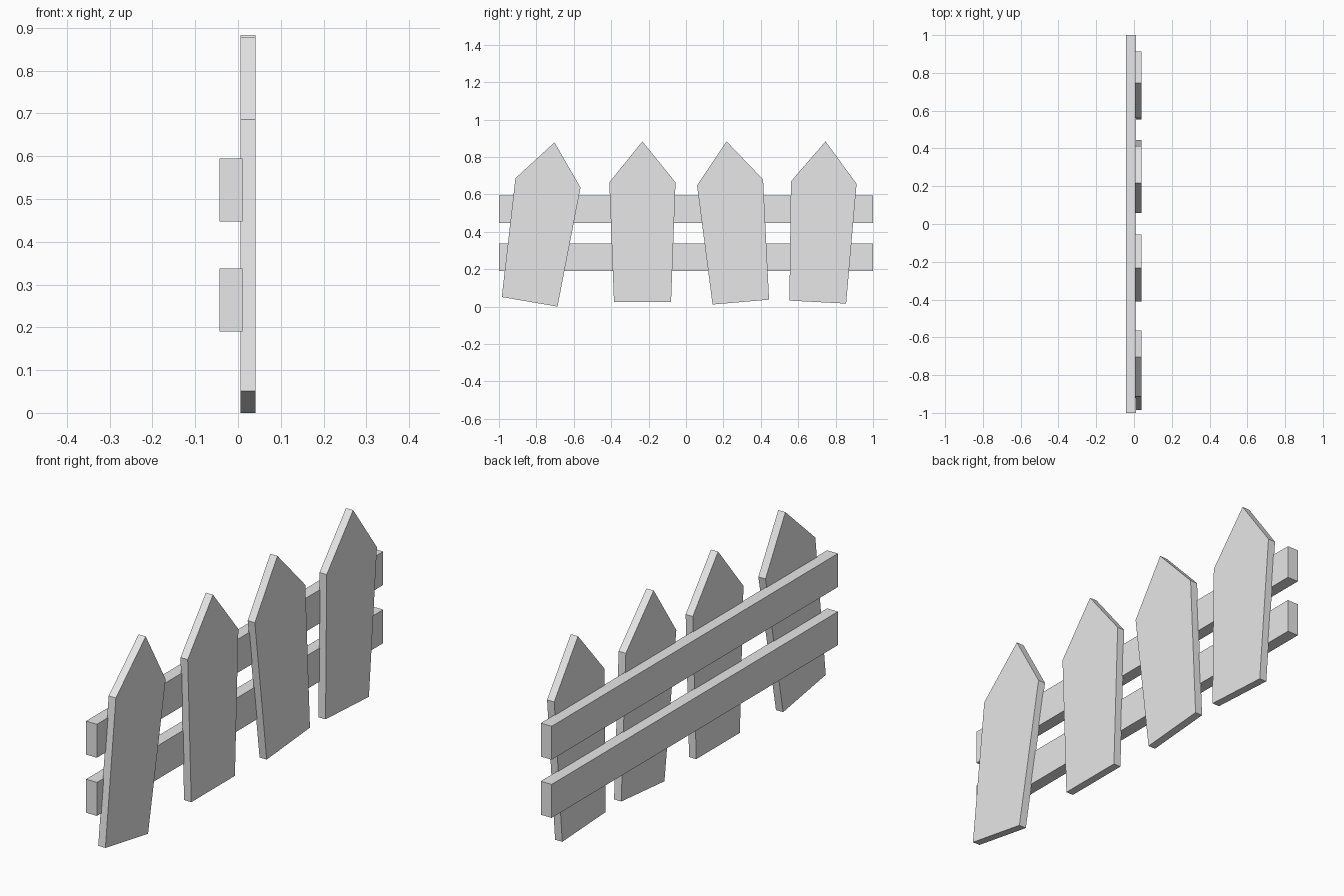
import bpy
import bmesh

cube = bpy.data.objects.get("Cube")
if cube:
    bpy.data.objects.remove(cube, do_unlink=True)

# Single plain grey for the whole fence
grey = bpy.data.materials.new("plain_grey")
grey.use_nodes = True
colour = (0.8, 0.8, 0.8, 1.0)
grey.diffuse_color = colour
grey.node_tree.nodes["Principled BSDF"].inputs["Base Color"].default_value = colour


def board(name, outline, x_back, x_front):
    """Extrude a (y, z) outline along x into a flat-faced board."""
    bm = bmesh.new()
    face = bm.faces.new([bm.verts.new((x_back, y, z)) for y, z in outline])
    result = bmesh.ops.extrude_face_region(bm, geom=[face])
    moved = [v for v in result["geom"] if isinstance(v, bmesh.types.BMVert)]
    bmesh.ops.translate(bm, verts=moved, vec=(x_front - x_back, 0, 0))
    bmesh.ops.recalc_face_normals(bm, faces=bm.faces)
    mesh = bpy.data.meshes.new(name)
    bm.to_mesh(mesh)
    bm.free()
    mesh.materials.append(grey)
    obj = bpy.data.objects.new(name, mesh)
    bpy.context.collection.objects.link(obj)
    return obj


# Two long horizontal rails behind the pickets
for name, low, high in (("lower_rail", 0.19, 0.338), ("upper_rail", 0.447, 0.595)):
    board(name, [(-1, low), (1, low), (1, high), (-1, high)], -0.043, 0.01)

# Crooked pointed pickets: two foot corners, shoulder, tip, shoulder
pickets = (
    [(-0.985, 0.051), (-0.687, 0.0), (-0.564, 0.636), (-0.703, 0.878), (-0.912, 0.686)],
    [(-0.385, 0.024), (-0.08, 0.024), (-0.056, 0.664), (-0.233, 0.883), (-0.41, 0.664)],
    [(0.142, 0.011), (0.444, 0.037), (0.412, 0.68), (0.217, 0.883), (0.059, 0.648)],
    [(0.553, 0.032), (0.856, 0.016), (0.912, 0.656), (0.746, 0.883), (0.561, 0.669)],
)
for number, outline in enumerate(pickets, 1):
    board(f"picket_{number}", outline, 0.006, 0.041)
